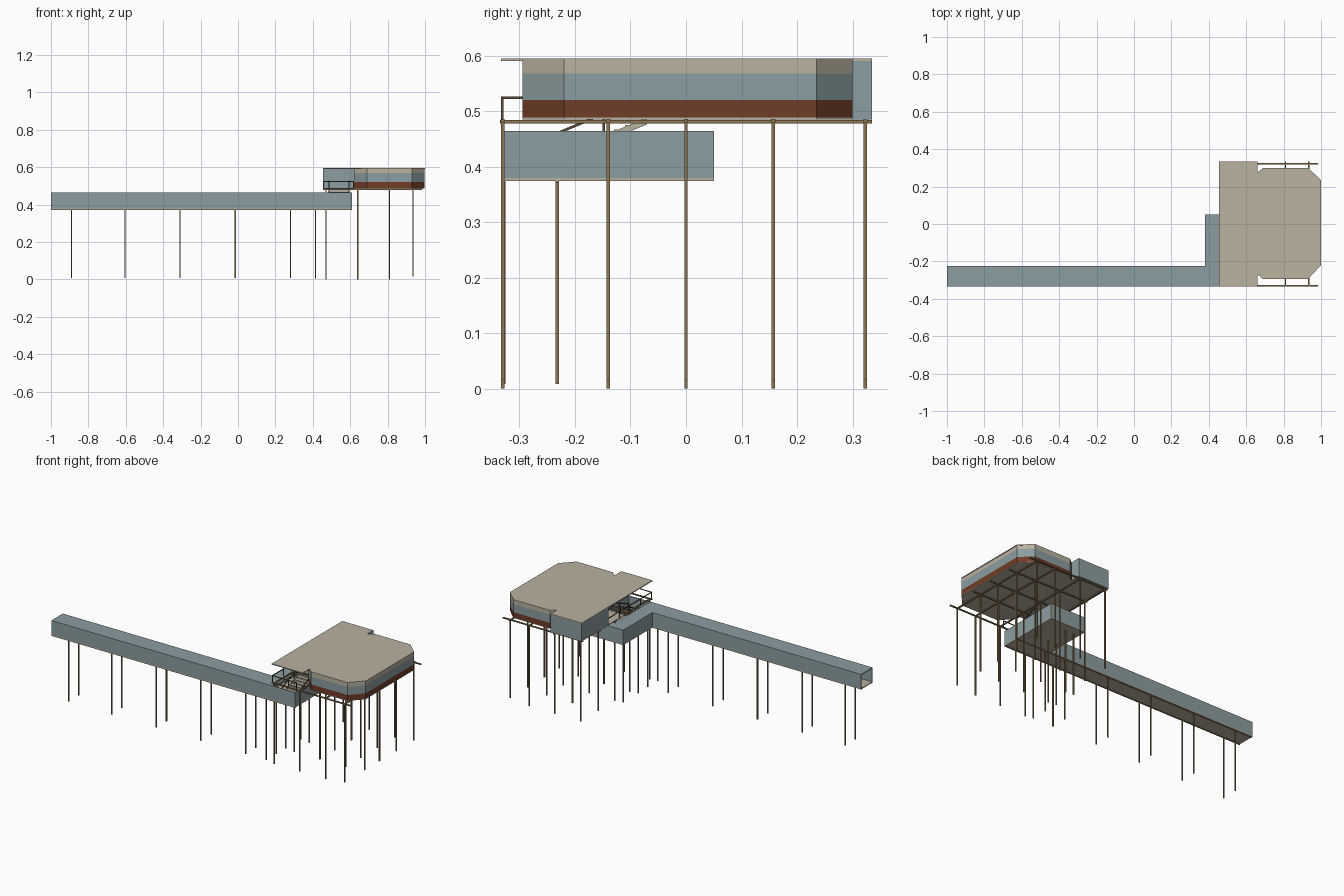
import bpy, bmesh, math
from mathutils import Vector

if "Cube" in bpy.data.objects:
    bpy.data.objects.remove(bpy.data.objects["Cube"])


def material(name, rgb):
    m = bpy.data.materials.new(name)
    m.diffuse_color = (*rgb, 1)
    m.use_nodes = True
    m.node_tree.nodes["Principled BSDF"].inputs["Base Color"].default_value = m.diffuse_color
    return m


GLASS = material("blue grey glass", (0.26, 0.34, 0.355))
CREAM = material("cream panel", (0.49, 0.445, 0.35))
RUST = material("rust cladding", (0.16, 0.045, 0.02))
WOOD = material("brown timber", (0.27, 0.18, 0.085))
DARK = material("dark timber", (0.10, 0.07, 0.04))


def finish(name, bm, mat):
    bmesh.ops.recalc_face_normals(bm, faces=bm.faces)
    me = bpy.data.meshes.new(name)
    bm.to_mesh(me)
    bm.free()
    me.materials.append(mat)
    ob = bpy.data.objects.new(name, me)
    bpy.context.collection.objects.link(ob)
    return ob


def boxes(name, mat, spans):
    """One object from (x0, x1, y0, y1, z0, z1) boxes."""
    bm = bmesh.new()
    for x0, x1, y0, y1, z0, z1 in spans:
        vs = bmesh.ops.create_cube(bm, size=1)["verts"]
        for v in vs:
            v.co = Vector((x1 if v.co.x > 0 else x0, y1 if v.co.y > 0 else y0,
                           z1 if v.co.z > 0 else z0))
    return finish(name, bm, mat)


def prism(name, mat, pts, z0, z1):
    """Extrude a plan outline upwards."""
    bm = bmesh.new()
    f = bm.faces.new([bm.verts.new((x, y, z0)) for x, y in pts])
    top = bmesh.ops.extrude_face_region(bm, geom=[f])["geom"]
    for v in top:
        if isinstance(v, bmesh.types.BMVert):
            v.co.z = z1
    return finish(name, bm, mat)


def band(name, mat, pts, z0, z1, t=0.005):
    """Hollow wall band that follows a closed outline."""
    bm = bmesh.new()
    lo = [bm.verts.new((x, y, z0)) for x, y in pts]
    hi = [bm.verts.new((x, y, z1)) for x, y in pts]
    for i in range(len(pts)):
        j = (i + 1) % len(pts)
        bm.faces.new((lo[i], lo[j], hi[j], hi[i]))
    ob = finish(name, bm, mat)
    s = ob.modifiers.new("thickness", "SOLIDIFY")
    s.thickness = t
    s.offset = -1
    return ob


def sloped(name, mat, x0, x1, y0, za, y1, zb, h):
    """Bar in the y-z plane, h is its vertical depth."""
    bm = bmesh.new()
    f = bm.faces.new([bm.verts.new((x0, y, z)) for y, z in
                      ((y0, za), (y1, zb), (y1, zb + h), (y0, za + h))])
    geo = bmesh.ops.extrude_face_region(bm, geom=[f])["geom"]
    for v in geo:
        if isinstance(v, bmesh.types.BMVert):
            v.co.x = x1
    return finish(name, bm, mat)


# Pavilion: banded eight-sided walls, floor and roof
octagon = [(0.69, -0.295), (0.93, -0.295), (0.998, -0.22), (0.998, 0.235),
           (0.93, 0.30), (0.69, 0.30), (0.62, 0.235), (0.62, -0.22)]
band("wall_base", RUST, octagon, 0.488, 0.52)
band("window_band", GLASS, octagon, 0.52, 0.568)
band("wall_top", CREAM, octagon, 0.568, 0.59)
prism("pavilion_floor", CREAM, octagon, 0.485, 0.489)
right = [(0.69, -0.295), (0.93, -0.295), (1.0, -0.22), (1.0, 0.235), (0.93, 0.30), (0.69, 0.30)]
prism("roof", CREAM, [(0.455, -0.333), (0.66, -0.333), (0.66, -0.268)] + right
      + [(0.66, 0.275), (0.66, 0.335), (0.455, 0.335)], 0.59, 0.595)

# Glazed bay at the back left
T = 0.004
boxes("bay_glass", GLASS, [
    (0.455, 0.455 + T, 0.08, 0.335, 0.485, 0.59),
    (0.455, 0.66, 0.335 - T, 0.335, 0.485, 0.59),
    (0.66 - T, 0.66, 0.275, 0.335, 0.485, 0.59),
    (0.459, 0.62, 0.08, 0.08 + T, 0.485, 0.59)])
boxes("bay_floor", CREAM, [(0.455, 0.66, -0.07, 0.335, 0.485, 0.489)])

# Walkway and lobby: an L-shaped glass tube, open at its far left end
Z0, Z1 = 0.375, 0.464
boxes("walkway_glass", GLASS, [
    (-1, 0.61, -0.333, -0.333 + T, Z0 + T, Z1),
    (-1, 0.38, -0.225 - T, -0.225, Z0 + T, Z1),
    (0.38, 0.38 + T, -0.225 - T, 0.05, Z0 + T, Z1),
    (0.38, 0.61, 0.05 - T, 0.05, Z0 + T, Z1),
    (0.61 - T, 0.61, -0.333, 0.05, Z0 + T, Z1)])
boxes("walkway_roof", GLASS, [
    (-1, 0.47, -0.333, -0.225, Z1 - T, Z1),
    (0.38, 0.47, -0.225, 0.05, Z1 - T, Z1),
    (0.47, 0.61, -0.06, 0.05, Z1 - T, Z1)])
boxes("walkway_floor", CREAM, [
    (-1, 0.61, -0.333, -0.225, Z0 - 0.001, Z0 + T),
    (0.38, 0.61, -0.225, 0.05, Z0 - 0.001, Z0 + T)])

# Stair from the lobby up to the pavilion
sx0, sx1 = 0.485, 0.595
for x in (sx0, sx1 - 0.005):
    sloped("stair_stringer", CREAM, x, x + 0.005, -0.31, 0.378, -0.07, 0.476, 0.012)
    sloped("stair_handrail", DARK, x, x + 0.005, -0.31, 0.425, -0.07, 0.525, 0.005)
N = 12
boxes("stair_treads", CREAM, [
    (sx0, sx1, -0.31 + 0.02 * i, -0.288 + 0.02 * i,
     0.385 + 0.0085 * i, 0.390 + 0.0085 * i) for i in range(N)])
boxes("stair_posts", DARK, [
    (x, x + 0.004, y, y + 0.004, 0.385 + (y + 0.31) * 0.41, 0.427 + (y + 0.31) * 0.41)
    for x in (sx0, sx1 - 0.005) for y in (-0.30, -0.22, -0.15, -0.08)])

# Guard rail around the stair opening
boxes("guard_rail", DARK, [
    (0.457, 0.461, -0.33, 0.08, 0.522, 0.526),
    (0.457, 0.62, -0.333, -0.329, 0.522, 0.526)]
    + [(0.457, 0.461, y, y + 0.004, 0.485, 0.524) for y in (-0.333, -0.23, -0.13, -0.03)]
    + [(0.616, 0.62, -0.333, -0.329, 0.485, 0.524)])

# Beam grid under the pavilion
bx = (0.47, 0.64, 0.81, 0.935)
by = (-0.33, -0.14, 0.0, 0.157, 0.323)
B = 0.004
boxes("beams", WOOD,
      [(0.455, 0.985, y - B, y + B, 0.479, 0.485) for y in by]
      + [(x - B, x + B, -0.335, 0.335, 0.478, 0.484) for x in bx])

# Posts under the pavilion
P = 0.003
boxes("pavilion_posts", WOOD, [
    (x - P, x + P, y - P, y + P, 0.015 if x > 0.9 else 0.0, 0.48) for x in bx for y in by])

# Posts and edge beams under the walkway
wx = (-0.89, -0.605, -0.31, -0.015, 0.28, 0.415)
boxes("walkway_posts", WOOD, [
    (x - P, x + P, y - P, y + P, 0.008, Z0) for x in wx for y in (-0.328, -0.232)]
    + [(0.415 - P, 0.415 + P, y - P, y + P, 0.005, Z0) for y in (-0.14, 0.0)])
boxes("walkway_beams", WOOD, [
    (-1, 0.61, y - P, y + P, Z0 - 0.004, Z0 - 0.0005) for y in (-0.328, -0.232)])
